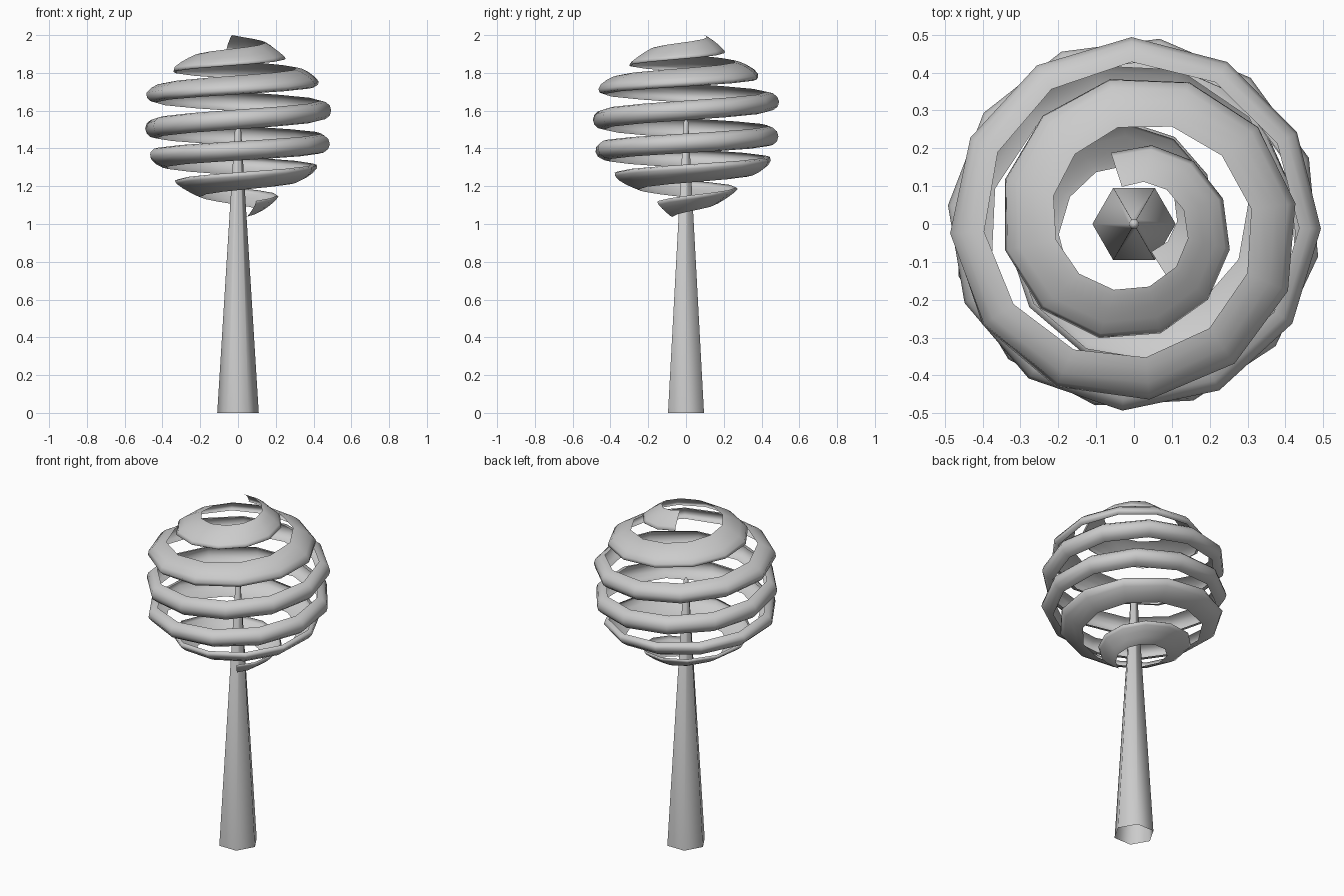
import bpy, bmesh, math

cube = bpy.data.objects.get("Cube")
if cube:
    bpy.data.objects.remove(cube, do_unlink=True)

grey = bpy.data.materials.new("light_grey")
grey.use_nodes = True
COLOUR = (0.6, 0.6, 0.6, 1)
grey.diffuse_color = COLOUR
grey.node_tree.nodes["Principled BSDF"].inputs["Base Color"].default_value = COLOUR

# Crown profile: distance from the crown's middle height, radius
CROWN_MIDDLE = 1.527
CROWN = ((0, 0.437), (0.12, 0.437), (0.17, 0.43), (0.22, 0.395),
         (0.30, 0.315), (0.36, 0.23), (0.395, 0.185), (0.5, 0.075))


def finish(bm, name):
    for face in bm.faces:
        face.smooth = True
    mesh = bpy.data.meshes.new(name)
    bm.to_mesh(mesh)
    bm.free()
    mesh.materials.append(grey)
    obj = bpy.data.objects.new(name, mesh)
    bpy.context.collection.objects.link(obj)


# Tapered six-sided trunk, open underneath, with a small pointed tip
def trunk():
    bm = bmesh.new()
    low, high = [[bm.verts.new((radius * math.cos(a), radius * math.sin(a), z))
                  for a in (i * math.pi / 3 for i in range(6))]
                 for radius, z in ((0.11, 0), (0.014, 1.54))]
    tip = bm.verts.new((0, 0, 1.56))
    for i in range(6):
        j = (i + 1) % 6
        bm.faces.new((low[i], low[j], high[j], high[i]))
        bm.faces.new((high[i], high[j], tip))
    finish(bm, "trunk")


# Radius of the round crown at a given height
def crown_radius(z):
    d = abs(z - CROWN_MIDDLE)
    for (d0, r0), (d1, r1) in zip(CROWN, CROWN[1:]):
        if d <= d1:
            return r0 + (r1 - r0) * (d - d0) / (d1 - d0)
    return CROWN[-1][1]


# Spiral leaf: a half-round channel that follows the crown upwards
def spiral(steps=64, across=6):
    start, end = math.radians(-58), math.radians(1908)
    bm = bmesh.new()
    rows = []
    for i in range(steps + 1):
        t = i / steps
        angle = start + (end - start) * t
        middle = 1.08 + 0.878 * t
        if t > 0.5:
            middle += 0.028 * math.sin(2 * math.pi * (t - 0.5))
        half = 0.042 + 0.01 * math.sin(math.pi * t)
        row = []
        for k in range(across + 1):
            a = math.pi * (k / across - 0.5)
            z = middle + half * math.sin(a)
            r = crown_radius(z) * (1 + 0.13 * math.cos(a))
            row.append(bm.verts.new((r * math.cos(angle), r * math.sin(angle), z)))
        rows.append(row)
    for a, b in zip(rows, rows[1:]):
        for k in range(across):
            bm.faces.new((a[k], b[k], b[k + 1], a[k + 1]))
    finish(bm, "spiral_leaf")


trunk()
spiral()
